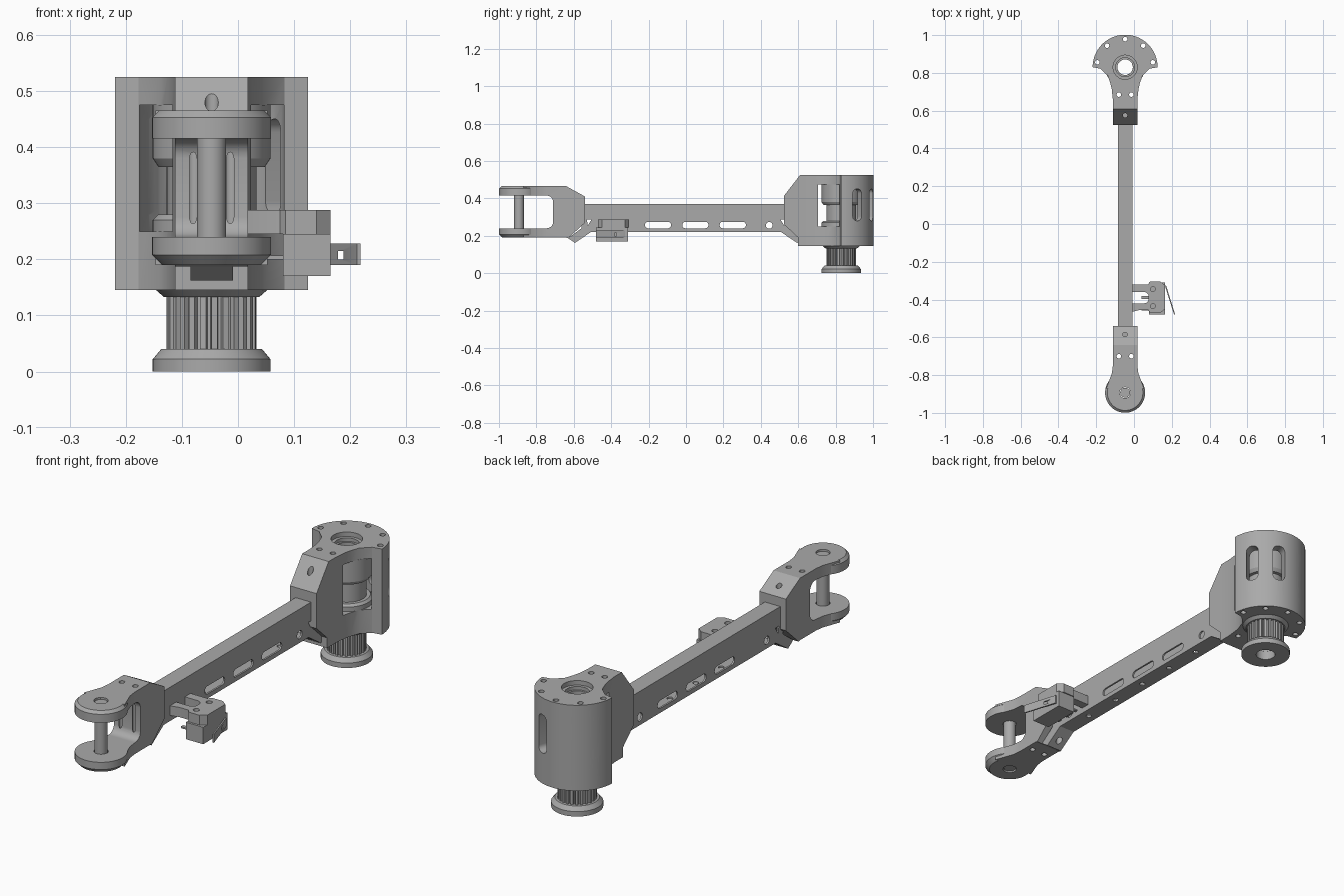
import bpy, bmesh
from math import sin, cos, pi, radians
from mathutils import Matrix, Vector

if "Cube" in bpy.data.objects:
    bpy.data.objects.remove(bpy.data.objects["Cube"], do_unlink=True)

CX, DRUM_Y, FORK_Y = -0.047, 0.83, -0.893

metal = bpy.data.materials.new("plain grey metal")
metal.use_nodes = True
metal.diffuse_color = (0.4, 0.4, 0.4, 1)
metal.node_tree.nodes["Principled BSDF"].inputs["Base Color"].default_value = (0.4, 0.4, 0.4, 1)


def finish(name, bm):
    bmesh.ops.recalc_face_normals(bm, faces=bm.faces)
    mesh = bpy.data.meshes.new(name)
    bm.to_mesh(mesh)
    bm.free()
    mesh.materials.append(metal)
    ob = bpy.data.objects.new(name, mesh)
    bpy.context.collection.objects.link(ob)
    return ob


def prism(name, pts, axis, lo, hi, matrix=None):
    """Extrude a 2D outline along x (y,z points), y (x,z points) or z (x,y points)."""
    place = {"x": lambda a, b, c: (c, a, b), "y": lambda a, b, c: (a, c, b),
             "z": lambda a, b, c: (a, b, c)}[axis]
    bm = bmesh.new()
    face = bm.faces.new([bm.verts.new(place(a, b, lo)) for a, b in pts])
    ext = bmesh.ops.extrude_face_region(bm, geom=[face])
    top = [v for v in ext["geom"] if isinstance(v, bmesh.types.BMVert)]
    bmesh.ops.translate(bm, verts=top, vec=Vector(place(0, 0, hi - lo)))
    if matrix:
        bm.transform(matrix)
    return finish(name, bm)


def lathe(name, profile, x, y, steps=64):
    """Revolve a closed (radius, z) outline about a vertical axis."""
    bm = bmesh.new()
    rings = [[bm.verts.new((x + r * cos(2 * pi * i / steps), y + r * sin(2 * pi * i / steps), z))
              for r, z in profile] for i in range(steps)]
    n = len(profile)
    for i in range(steps):
        a, b = rings[i], rings[(i + 1) % steps]
        for j in range(n):
            k = (j + 1) % n
            bm.faces.new((a[j], b[j], b[k], a[k]))
    return finish(name, bm)


def rounded(a0, a1, b0, b1, r, n=6):
    pts = []
    for ca, cb, start in ((a1 - r, b1 - r, 0), (a0 + r, b1 - r, 90),
                          (a0 + r, b0 + r, 180), (a1 - r, b0 + r, 270)):
        for i in range(n + 1):
            t = radians(start + 90 * i / n)
            pts.append((ca + r * cos(t), cb + r * sin(t)))
    return pts


def box(a0, a1, b0, b1):
    return [(a0, b0), (a1, b0), (a1, b1), (a0, b1)]


def circle(a, b, r, n=24):
    return [(a + r * cos(2 * pi * i / n), b + r * sin(2 * pi * i / n)) for i in range(n)]


def hole(x, y, r, lo, hi):
    return prism("cutter", circle(x, y, r), "z", lo, hi)


def cut(ob, cutters):
    bpy.context.view_layer.objects.active = ob
    for c in cutters:
        m = ob.modifiers.new("cut", "BOOLEAN")
        m.operation, m.solver, m.object = "DIFFERENCE", "EXACT", c
        bpy.ops.object.modifier_apply(modifier=m.name)
        bpy.data.objects.remove(c, do_unlink=True)
    return ob


# Hollow arm with side slots, pin holes and underside screw holes
arm = prism("arm_tube", box(CX - 0.038, CX + 0.038, 0.22, 0.37), "y", -0.56, 0.56)
cuts = [prism("cutter", box(CX - 0.03, CX + 0.03, 0.228, 0.362), "y", -0.6, 0.6)]
for y in (-0.15, 0.05, 0.25):
    cuts.append(prism("cutter", rounded(y - 0.07, y + 0.07, 0.24, 0.275, 0.017), "x", -0.2, 0.1))
for s in (-1, 1):
    cuts.append(prism("cutter", circle(s * 0.445, 0.256, 0.018), "x", -0.2, 0.1))
    notch = [(s * 0.505, 0.287), (s * 0.53, 0.287), (s * 0.525, 0.255)]
    cuts.append(prism("cutter", notch, "x", -0.2, 0.1))
for i in range(5):
    cuts.append(hole(CX, -0.36 + 0.18 * i, 0.012, 0.2, 0.25))
cut(arm, cuts)

# Slanted clamp tabs under both arm ends
for s, name in ((-1, "front_tab"), (1, "rear_tab")):
    tab = prism(name, [(s * 0.63, 0.187), (s * 0.594, 0.162), (s * 0.505, 0.222), (s * 0.53, 0.262)],
                "x", CX - 0.038, CX + 0.038)
    cut(tab, [hole(CX, s * 0.56, 0.014, 0.1, 0.21)])

# Rear housing: round back, concave flanks, straight neck
flank = [(0.13, 0.822), (0.092, 0.785), (0.078, 0.745), (0.071, 0.716), (0.065, 0.66), (0.065, 0.61)]
arc = [(0.172 * cos(radians(t)), DRUM_Y + 0.172 * sin(radians(t))) for t in range(0, 181, 4)]
plan = arc + [(-x, y) for x, y in flank] + flank[::-1]
plan = [(x + CX, y) for x, y in plan]
housing = prism("rear_housing", plan, "z", 0.145, 0.525)
cuts = [hole(CX, DRUM_Y, 0.13, 0.25, 0.475),
        prism("cutter", box(0.705, 0.81, 0.25, 0.475), "x", -0.4, 0.3),
        hole(CX, DRUM_Y, 0.064, 0.465, 0.6), hole(CX, DRUM_Y, 0.06, 0.1, 0.26)]
for t in (30, 70, 110, 150):
    spin = Matrix.Translation((CX, DRUM_Y, 0)) @ Matrix.Rotation(radians(t), 4, "Z")
    cuts.append(prism("cutter", rounded(-0.027, 0.027, 0.28, 0.45, 0.024), "x", 0.1, 0.22, spin))
for t in (10, 50, 90, 130, 170):
    cuts.append(hole(CX + 0.149 * cos(radians(t)), DRUM_Y + 0.149 * sin(radians(t)), 0.012, 0.1, 0.6))
for s in (-1, 1):
    cuts.append(hole(CX + s * 0.033, 0.685, 0.012, 0.1, 0.6))
cut(housing, cuts)

# Wedge joining the housing to the arm
wedge = prism("rear_wedge", [(0.525, 0.26), (0.525, 0.415), (0.61, 0.525), (0.61, 0.145),
                             (0.6, 0.145), (0.6, 0.19)], "x", CX - 0.065, CX + 0.065)
cut(wedge, [hole(CX, 0.575, 0.012, 0.4, 0.6)])

# Bearing hub inside the housing
lathe("inner_hub", [(0.041, 0.14), (0.06, 0.14), (0.06, 0.25), (0.105, 0.25), (0.105, 0.27),
                    (0.095, 0.28), (0.08, 0.28), (0.08, 0.365), (0.095, 0.365), (0.105, 0.38),
                    (0.105, 0.475), (0.064, 0.475), (0.064, 0.505), (0.05, 0.505), (0.05, 0.49),
                    (0.041, 0.49)], CX, DRUM_Y)

# Toothed pulley with two flanges
lathe("pulley_lower_flange", [(0.041, 0), (0.105, 0), (0.105, 0.022), (0.09, 0.04), (0.041, 0.04)],
      CX, DRUM_Y)
lathe("pulley_upper_flange", [(0.041, 0.133), (0.085, 0.133), (0.1, 0.146), (0.041, 0.146)], CX, DRUM_Y)
TEETH = 24
gear = []
for i in range(TEETH):
    for step, r in ((0, 0.08), (0.5, 0.08), (0.6, 0.07), (0.9, 0.07)):
        t = 2 * pi * (i + step) / TEETH
        gear.append((CX + r * cos(t), DRUM_Y + r * sin(t)))
cut(prism("pulley_teeth", gear, "z", 0.04, 0.133), [hole(CX, DRUM_Y, 0.041, 0, 0.2)])

# Front fork: neck, open gap, wedge
side = [(0.065, -0.64), (0.065, -0.75), (0.07, -0.79), (0.085, -0.83), (0.1, -0.87)]
plan = [(CX + x, y) for x, y in side] + [(CX - x, y) for x, y in side[::-1]]
neck = prism("fork_neck", plan, "z", 0.19, 0.465)
cuts = [prism("cutter", rounded(-1.1, -0.71, 0.24, 0.415, 0.035), "x", -0.4, 0.3),
        hole(CX, FORK_Y, 0.029, 0.1, 0.6)]
for s in (-1, 1):
    cuts.append(hole(CX + s * 0.033, -0.7, 0.012, 0.1, 0.6))
cut(neck, cuts)
wedge = prism("fork_wedge", [(-0.54, 0.27), (-0.54, 0.41), (-0.64, 0.465), (-0.64, 0.19), (-0.63, 0.187)],
              "x", CX - 0.065, CX + 0.065)
cut(wedge, [hole(CX, -0.585, 0.012, 0.4, 0.6)])

# Fork eyes and the pin between them
lathe("fork_upper_eye", [(0.029, 0.415), (0.106, 0.415), (0.106, 0.453), (0.094, 0.465), (0.029, 0.465)],
      CX, FORK_Y)
lathe("fork_lower_eye", [(0.029, 0.19), (0.088, 0.19), (0.106, 0.208), (0.106, 0.24), (0.029, 0.24)],
      CX, FORK_Y)
prism("fork_pin", circle(CX, FORK_Y, 0.026, 40), "z", 0.195, 0.458)

# Switch bracket with an open slot
bracket = prism("switch_bracket", [(-0.01, -0.465), (0.03, -0.455), (0.075, -0.455), (0.085, -0.47),
                                   (0.14, -0.47), (0.165, -0.45), (0.165, -0.325), (0.14, -0.305),
                                   (0.085, -0.305), (0.075, -0.32), (-0.01, -0.32)], "z", 0.245, 0.288)
cut(bracket, [prism("cutter", rounded(-0.05, 0.078, -0.42, -0.36, 0.025), "z", 0.2, 0.3)]
    + [hole(0.1, y, 0.013, 0.2, 0.3) for y in (-0.435, -0.345)])

# Switch body, terminals and bent lever
prism("switch_body", box(0.08, 0.165, -0.48, -0.31), "z", 0.17, 0.245)
for y in (-0.45, -0.39, -0.34):
    prism("switch_terminal", box(0.04, 0.08, y - 0.008, y + 0.008), "z", 0.2, 0.207)
lever = prism("switch_lever", [(0.163, -0.325), (0.17, -0.325), (0.218, -0.48), (0.212, -0.48)],
              "z", 0.19, 0.228)
cut(lever, [prism("cutter", box(0.178, 0.188, 0.2, 0.215), "y", -0.6, -0.3)])

# Smooth round surfaces, keep hard edges
bpy.ops.object.select_all(action="DESELECT")
for ob in bpy.context.scene.objects:
    if ob.type == "MESH" and ob.data.materials and ob.data.materials[0] == metal:
        ob.select_set(True)
        bpy.context.view_layer.objects.active = ob
bpy.ops.object.shade_smooth_by_angle(angle=radians(30))
